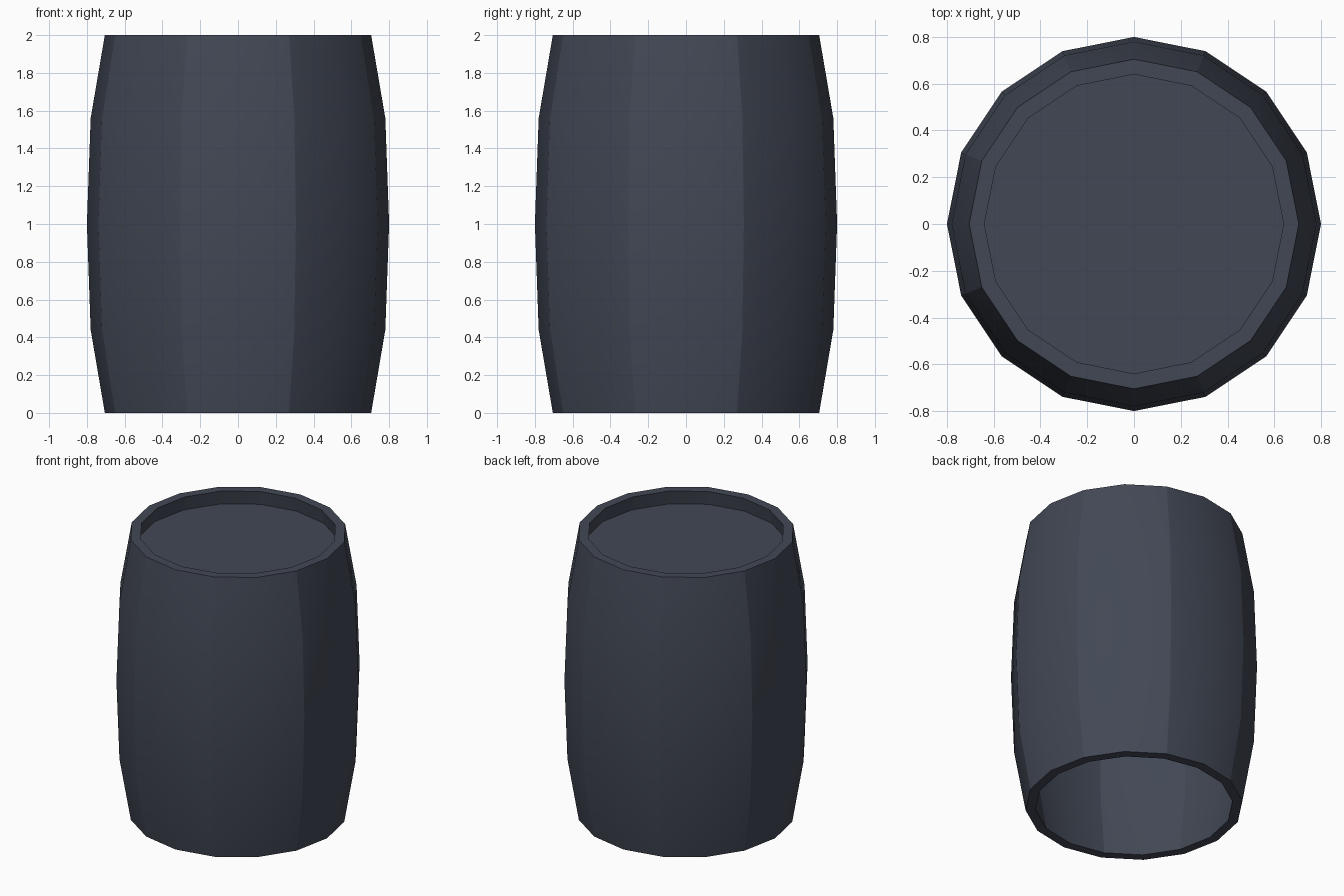
import bpy, bmesh, math

if "Cube" in bpy.data.objects:
    bpy.data.objects.remove(bpy.data.objects["Cube"])

SIDES = 16
OUTER = [(0.705, 0.0), (0.78, 0.44), (0.80, 1.0), (0.78, 1.56), (0.705, 2.0)]
WALL = 0.065

mat = bpy.data.materials.new("dark slate")
mat.diffuse_color = (0.054, 0.064, 0.090, 1)
mat.use_nodes = True
mat.node_tree.nodes["Principled BSDF"].inputs["Base Color"].default_value = mat.diffuse_color


def add_object(name, bm):
    bmesh.ops.recalc_face_normals(bm, faces=bm.faces)
    me = bpy.data.meshes.new(name)
    bm.to_mesh(me)
    bm.free()
    me.materials.append(mat)
    ob = bpy.data.objects.new(name, me)
    bpy.context.collection.objects.link(ob)
    return ob


def ring(bm, r, z):
    return [bm.verts.new((r * math.cos(2 * math.pi * i / SIDES),
                          r * math.sin(2 * math.pi * i / SIDES), z)) for i in range(SIDES)]


# barrel wall: outer profile up, inner profile down, closed at both rims
bm = bmesh.new()
profile = OUTER + [(r - WALL, z) for r, z in reversed(OUTER)]
rings = [ring(bm, r, z) for r, z in profile]
n = len(rings)
for k in range(n):
    a, b = rings[k], rings[(k + 1) % n]
    rim = k in (len(OUTER) - 1, n - 1)
    for i in range(SIDES):
        j = (i + 1) % SIDES
        f = bm.faces.new((a[i], a[j], b[j], b[i]))
        f.smooth = not rim
bm.edges.index_update()
# sharp seams between the eight staves and around the rims
for k in range(n):
    a, b = rings[k], rings[(k + 1) % n]
    for i in range(SIDES):
        if i % 2:
            bm.edges.get((a[i], b[i])).smooth = False
        if a[i].co.z in (0.0, 2.0):
            bm.edges.get((a[i], a[(i + 1) % SIDES])).smooth = False
add_object("barrel_staves", bm)

# recessed lid
bm = bmesh.new()
bm.faces.new(ring(bm, 0.66, 1.9))
add_object("barrel_lid", bm)
